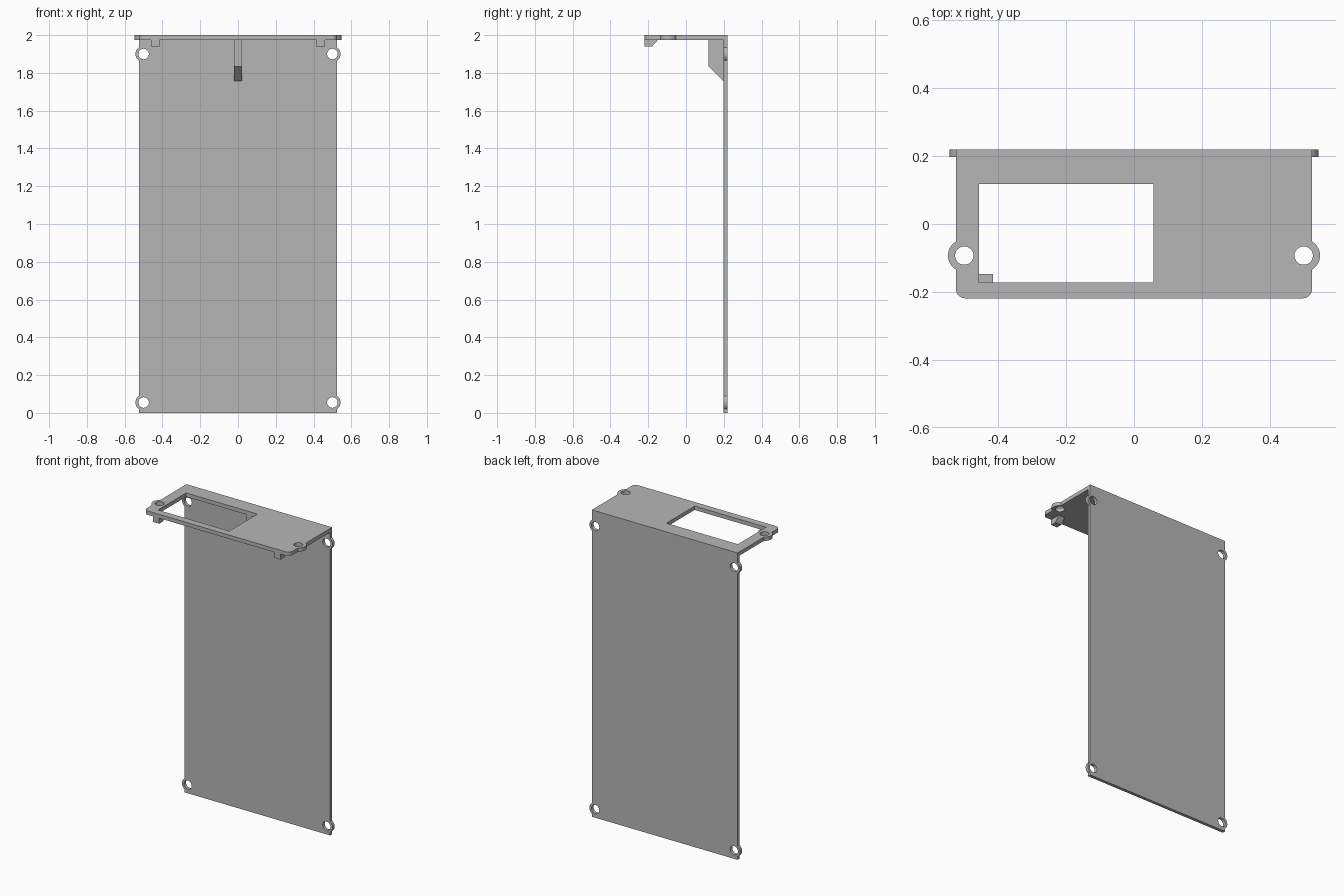
import bpy, bmesh
from math import acos, cos, sin, pi
from mathutils import Vector

cube = bpy.data.objects.get("Cube")
if cube:
    bpy.data.objects.remove(cube, do_unlink=True)

HALF_W = 0.525       # half width of both plates
BACK, WALL = 0.219, 0.198   # rear and front face of the upright plate
UNDER = 1.975        # underside of the top plate
LUG_X = 0.5

grey = bpy.data.materials.new("plain grey")
grey.use_nodes = True
grey.diffuse_color = (0.47, 0.47, 0.47, 1)
grey.node_tree.nodes["Principled BSDF"].inputs["Base Color"].default_value = grey.diffuse_color


def arc(cx, cy, r, a0, a1, n):
    return [(cx + r * cos(a0 + (a1 - a0) * i / n),
             cy + r * sin(a0 + (a1 - a0) * i / n)) for i in range(n + 1)]


def circle(cx, cy, r):
    return arc(cx, cy, r, 0, 2 * pi, 32)[:-1]


def lug(v, r):
    """Rounded bulge on the right-hand edge, listed upwards."""
    a = acos((HALF_W - LUG_X) / r)
    return arc(LUG_X, v, r, -a, a, 20)


def mirrored(right_side):
    return right_side + [(-u, v) for u, v in reversed(right_side)]


def extrude(name, loops, place, depth):
    """Fill an outline with its holes, then thicken it along depth."""
    bm = bmesh.new()
    edges = []
    for loop in loops:
        vs = [bm.verts.new(place(u, v)) for u, v in loop]
        edges += [bm.edges.new((vs[i - 1], vs[i])) for i in range(len(vs))]
    bmesh.ops.triangle_fill(bm, edges=edges, use_beauty=True)
    res = bmesh.ops.extrude_face_region(bm, geom=bm.faces[:])
    moved = [g for g in res["geom"] if isinstance(g, bmesh.types.BMVert)]
    bmesh.ops.translate(bm, verts=moved, vec=Vector(depth))
    bmesh.ops.recalc_face_normals(bm, faces=bm.faces[:])
    mesh = bpy.data.meshes.new(name)
    bm.to_mesh(mesh)
    bm.free()
    mesh.materials.append(grey)
    obj = bpy.data.objects.new(name, mesh)
    bpy.context.collection.objects.link(obj)
    bpy.ops.object.select_all(action="DESELECT")
    bpy.context.view_layer.objects.active = obj
    obj.select_set(True)
    bpy.ops.object.shade_smooth_by_angle()
    return obj


# Upright back plate with four screw lugs
lug_heights = (0.055, 1.9)
side = [(HALF_W, 0)]
for z in lug_heights:
    side += lug(z, 0.043)
side.append((HALF_W, UNDER))
holes = [circle(s * LUG_X, z, 0.028) for s in (-1, 1) for z in lug_heights]
extrude("back_plate", [mirrored(side)] + holes,
        lambda u, v: (u, WALL, v), (0, BACK - WALL, 0))

# Top plate with rounded front corners, two lugs and a window
corner, lug_y = 0.028, -0.093
side = arc(HALF_W - corner, -BACK + corner, corner, -pi / 2, 0, 8)
side += lug(lug_y, 0.048) + [(HALF_W, BACK)]
holes = [circle(s * LUG_X, lug_y, 0.027) for s in (-1, 1)]
window = [(-0.456, -0.172), (0.058, -0.172), (0.058, 0.118), (-0.456, 0.118)]
extrude("top_plate", [mirrored(side), window] + holes,
        lambda u, v: (u, v, UNDER), (0, 0, 2 - UNDER))

# Central bracing rib under the top plate
rib = [(0.118, UNDER), (0.118, 1.835), (WALL, 1.757), (WALL, UNDER)]
extrude("centre_rib", [rib], lambda u, v: (-0.02, u, v), (0.04, 0, 0))

# Small hooks under the front edge
hook = [(-BACK, UNDER), (-BACK, 1.939), (-0.18, 1.939), (-0.148, UNDER)]
for name, x in (("right_hook", -0.461), ("left_hook", 0.415)):
    extrude(name, [hook], lambda u, v: (x, u, v), (0.046, 0, 0))
